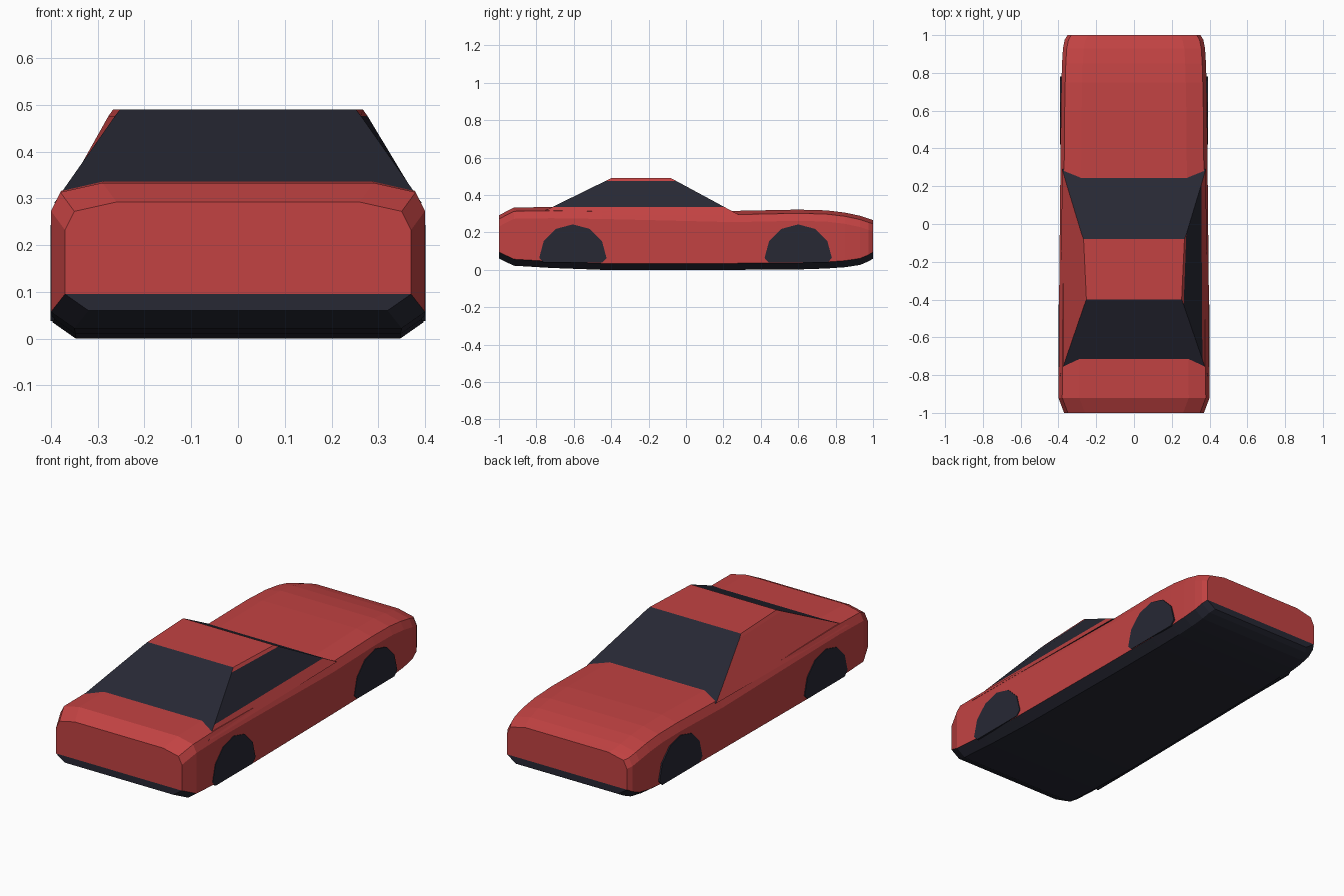
import bpy, bmesh, math

cube = bpy.data.objects.get("Cube")
if cube:
    bpy.data.objects.remove(cube, do_unlink=True)


def make_material(name, rgb):
    mat = bpy.data.materials.new(name)
    mat.use_nodes = True
    color = (*rgb, 1)
    mat.diffuse_color = color
    mat.node_tree.nodes["Principled BSDF"].inputs["Base Color"].default_value = color
    return mat


RED, DARK = 0, 1
materials = [make_material("body red", (0.54, 0.055, 0.055)),
             make_material("dark trim", (0.02, 0.021, 0.034))]


def finish(bm, name):
    bmesh.ops.recalc_face_normals(bm, faces=bm.faces)
    mesh = bpy.data.meshes.new(name)
    bm.to_mesh(mesh)
    bm.free()
    for mat in materials:
        mesh.materials.append(mat)
    obj = bpy.data.objects.new(name, mesh)
    bpy.context.collection.objects.link(obj)
    return obj


def face(bm, verts, color):
    bm.faces.new(verts).material_index = color


# Lower body: mirrored chamfered sections lofted from nose to tail
def body_section(w, low, top):
    return [(w - 0.05, low), (w, low + 0.035), (w, top - 0.06),
            (w - 0.02, top - 0.02), (w - 0.11, top)]


# y, half width, underside, top
stations = [(-1, 0.37, 0.06, 0.292), (-0.92, 0.4, 0.022, 0.333),
            (-0.72, 0.398, 0.01, 0.336), (-0.45, 0.397, 0, 0.332),
            (0.25, 0.39, 0, 0.315), (0.6, 0.387, 0.002, 0.322),
            (0.75, 0.384, 0.007, 0.318), (0.85, 0.381, 0.014, 0.306),
            (0.93, 0.376, 0.026, 0.289), (0.975, 0.367, 0.045, 0.274),
            (1, 0.352, 0.06, 0.266)]

bm = bmesh.new()
rings = []
for y, w, low, top in stations:
    half = body_section(w, low, top)
    right = [bm.verts.new((x, y, z)) for x, z in half]
    left = [bm.verts.new((-x, y, z)) for x, z in half]
    rings.append(right + left[::-1])
count = len(rings[0])
for a, b in zip(rings, rings[1:]):
    for i in range(count):
        j = (i + 1) % count
        # Lower chamfers and the underside are dark
        color = DARK if i in (0, count - 2, count - 1) else RED
        face(bm, (a[i], a[j], b[j], b[i]), color)
for ring in (rings[0], rings[-1]):
    for i in range(count // 2 - 1):
        face(bm, (ring[i], ring[i + 1], ring[-2 - i], ring[-1 - i]),
             DARK if i == 0 else RED)
finish(bm, "car_body")

# Cabin: stacked tapering levels, glazed on the front, rear and left side
# height, front half width, rear half width
levels = [(0.29, 0.393, 0.38), (0.335, 0.362, 0.356),
          (0.476, 0.263, 0.277), (0.49, 0.252, 0.267)]
bm = bmesh.new()
loops = []
for z, wf, wr in levels:
    drop = 0.49 - z
    yf, yr = -0.4 - drop / 0.49, -0.08 + drop / 0.54
    loops.append([bm.verts.new(p) for p in
                  ((-wf, yf, z), (wf, yf, z), (wr, yr, z), (-wr, yr, z))])
for level, (a, b) in enumerate(zip(loops, loops[1:])):
    # Order of sides: windscreen, left side, rear screen, right side
    for side in range(4):
        j = (side + 1) % 4
        glazed = side in (0, 2) or (side == 1 and level == 1)
        face(bm, (a[side], a[j], b[j], b[side]), DARK if glazed else RED)
face(bm, loops[0], DARK)
face(bm, loops[-1], RED)
finish(bm, "cabin")


# Wheels: flat twelve-sided plates cut off level with the sill
def wheel(name, side, y, x_out):
    bm = bmesh.new()
    outline = []
    for k in range(-4, 5):
        a = k * math.pi / 6
        outline.append((y + 0.18 * math.sin(a),
                        max(0.038, 0.063 + 0.18 * math.cos(a))))
    inner = [bm.verts.new((side * (x_out - 0.009), *p)) for p in outline]
    outer = [bm.verts.new((side * x_out, *p)) for p in outline]
    face(bm, inner, DARK)
    face(bm, outer, DARK)
    for i in range(len(outline)):
        j = (i + 1) % len(outline)
        face(bm, (inner[i], inner[j], outer[j], outer[i]), DARK)
    finish(bm, name)


for label, side in (("left", 1), ("right", -1)):
    wheel("front_wheel_" + label, side, -0.605, 0.401)
    wheel("rear_wheel_" + label, side, 0.6, 0.391)
